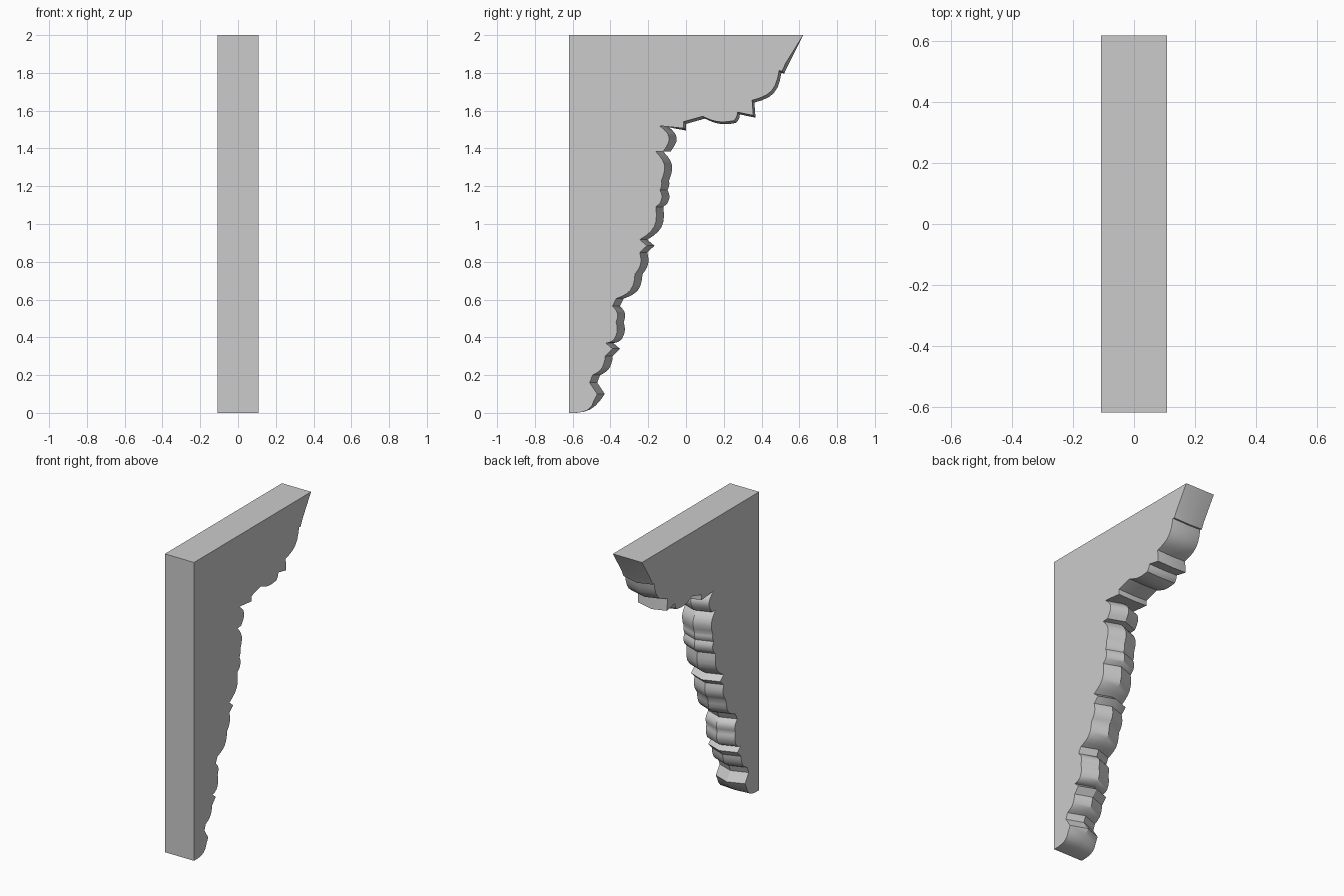
import bpy
import bmesh
import math
from mathutils import Vector

default_cube = bpy.data.objects.get("Cube")
if default_cube:
    bpy.data.objects.remove(default_cube, do_unlink=True)

HALF_WIDTH = 0.108
WALL = -0.62
TOP = 2.0

# Carved centre ridge: end point of each run (y, z) and its outward bulge
START = Vector((WALL, 0))
RUNS = [
    (-.43, .1, .17), (-.47, .16, 0), (-.455, .2, 0), (-.39, .28, .15),
    (-.388, .3, 0), (-.35, .34, 0), (-.385, .37, 0), (-.34, .39, .1),
    (-.33, .48, .12), (-.35, .565, .2), (-.33, .605, 0),
    (-.23, .735, .2), (-.205, .85, .15), (-.167, .885, 0),
    (-.205, .917, 0), (-.12, 1.09, .2), (-.098, 1.11, 0),
    (-.098, 1.18, .15), (-.09, 1.23, .1), (-.12, 1.383, .2),
    (-.08, 1.385, 0), (-.1, 1.52, .3), (0, 1.495, 0), (0, 1.53, 0),
    (.1, 1.558, 0), (.265, 1.535, .1), (.285, 1.58, .1),
    (.368, 1.563, 0), (.362, 1.643, 0), (.505, 1.8, .2),
    (.52, 1.797, 0), (.54, 1.84, 0), (.62, TOP, 0),
]


def carved_outline(start, runs, steps=6):
    """Join the runs with straight lines or shallow arcs."""
    points = [start]
    for y, z, bulge in runs:
        begin, end = points[-1], Vector((y, z))
        chord = end - begin
        outward = Vector((chord.y, -chord.x))
        count = steps if bulge else 1
        for i in range(1, count + 1):
            t = i / count
            points.append(begin + chord * t + outward * bulge * math.sin(math.pi * t))
    return points


def side_point(point):
    """Pull a ridge point in to the side face, fading out at both ends."""
    y, z = point
    if y < -0.01:
        return Vector((y - 0.04 * min(1, z / 0.08), z))
    fade = min(1, (TOP - z) / 0.1)
    return Vector((y - 0.012 * fade, z + 0.012 * fade))


def make_bracket(name, material):
    ridge = carved_outline(START, RUNS)
    side = [side_point(p) for p in ridge]
    bm = bmesh.new()
    # Three lengthwise sections: side, raised ridge, side
    rows = []
    for x, outline in ((-HALF_WIDTH, side), (0, ridge), (HALF_WIDTH, side)):
        loop = outline + [Vector((WALL, TOP))]
        rows.append([bm.verts.new((x, p.x, p.y)) for p in loop])
    for row_a, row_b in zip(rows, rows[1:]):
        for i in range(len(row_a)):
            j = (i + 1) % len(row_a)
            bm.faces.new((row_a[i], row_a[j], row_b[j], row_b[i]))
    # Flat side faces
    bm.faces.new(rows[0])
    bm.faces.new(rows[-1])
    bmesh.ops.recalc_face_normals(bm, faces=bm.faces[:])
    mesh = bpy.data.meshes.new(name)
    bm.to_mesh(mesh)
    bm.free()
    mesh.materials.append(material)
    bracket = bpy.data.objects.new(name, mesh)
    bpy.context.collection.objects.link(bracket)
    return bracket


# Plain grey material
grey = bpy.data.materials.new("plain_grey")
grey.use_nodes = True
colour = (0.6, 0.6, 0.6, 1)
grey.diffuse_color = colour
grey.node_tree.nodes["Principled BSDF"].inputs["Base Color"].default_value = colour

bracket = make_bracket("carved_bracket", grey)
bpy.ops.object.select_all(action='DESELECT')
bracket.select_set(True)
bpy.context.view_layer.objects.active = bracket
bpy.ops.object.shade_smooth_by_angle(angle=math.radians(30))
